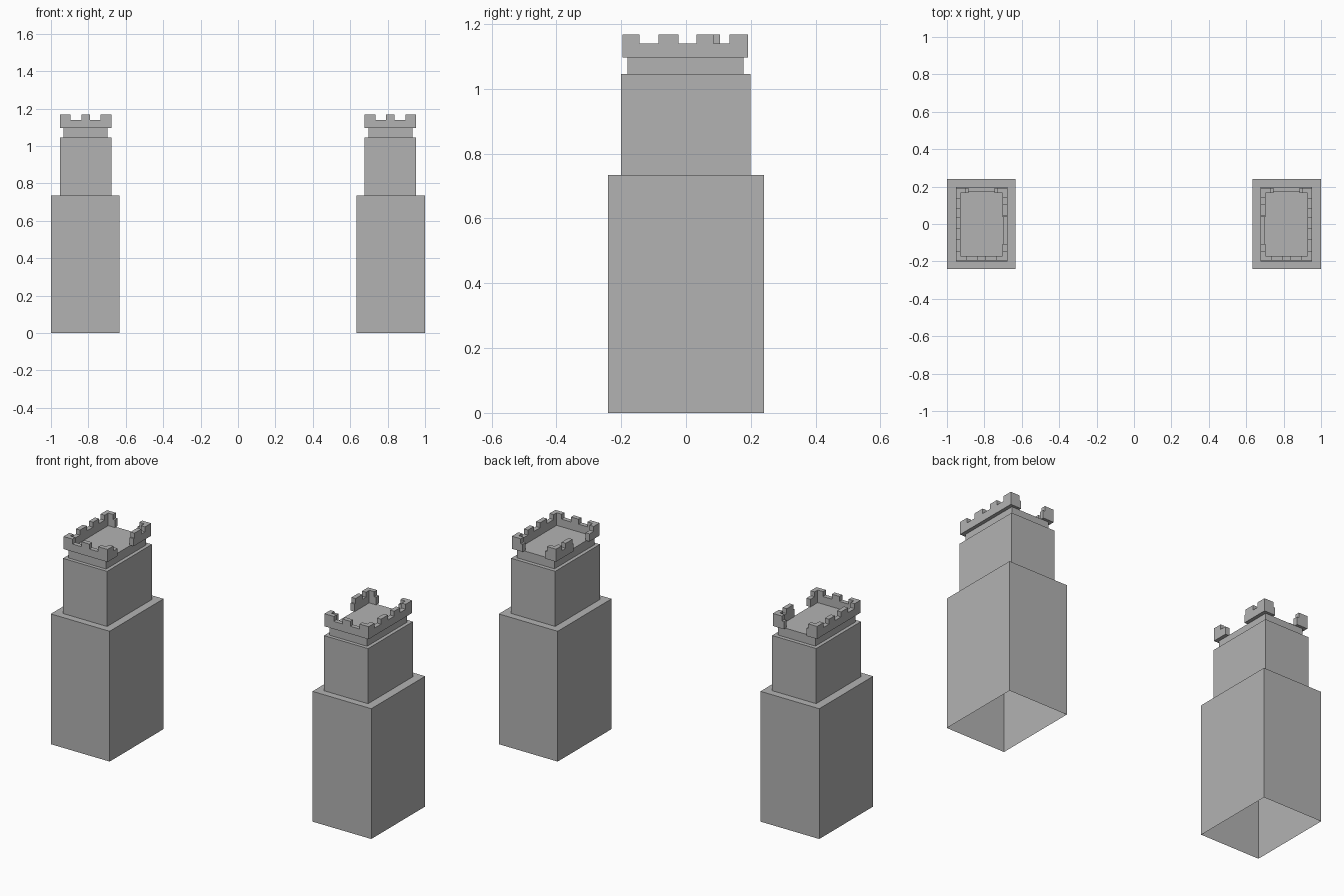
import bpy, bmesh
from mathutils import Vector

if "Cube" in bpy.data.objects:
    bpy.data.objects.remove(bpy.data.objects["Cube"], do_unlink=True)

stone = bpy.data.materials.new("grey_stone")
stone.use_nodes = True
GREY = (0.45, 0.45, 0.45, 1)
stone.diffuse_color = GREY
stone.node_tree.nodes["Principled BSDF"].inputs["Base Color"].default_value = GREY


def finish(name, bm):
    """Turn the mesh into an object mirrored to the opposite tower."""
    bmesh.ops.recalc_face_normals(bm, faces=bm.faces)
    mesh = bpy.data.meshes.new(name)
    bm.to_mesh(mesh)
    bm.free()
    mesh.materials.append(stone)
    obj = bpy.data.objects.new(name, mesh)
    bpy.context.collection.objects.link(obj)
    mirror = obj.modifiers.new("opposite_tower", 'MIRROR')
    mirror.use_mirror_merge = False


def block(name, x, y, z, open_bottom=False):
    bm = bmesh.new()
    bmesh.ops.create_cube(bm, size=1)
    for v in bm.verts:
        v.co = [r[0] if c < 0 else r[1] for c, r in zip(v.co, (x, y, z))]
    if open_bottom:
        bottom = min(bm.faces, key=lambda f: f.calc_center_median().z)
        bmesh.ops.delete(bm, geom=[bottom], context='FACES_ONLY')
    finish(name, bm)


# Battlement levels and plan
WALL_Z, NOTCH_Z, TOP_Z = 1.097, 1.14, 1.168
X0, X1, Y0, Y1 = 0.677, 0.952, -0.196, 0.192
THICK = 0.025


def battlement(name, axis, offset, start, end, merlons):
    """Extrude a toothed wall outline; axis is the direction it runs along."""
    outline = [(end, WALL_Z), (start, WALL_Z)]
    for a, b in merlons:
        outline += [(a, NOTCH_Z), (a, TOP_Z), (b, TOP_Z), (b, NOTCH_Z)]
    if merlons[0][0] > start:
        outline.insert(2, (start, NOTCH_Z))
    else:
        outline.pop(2)
    if merlons[-1][1] < end:
        outline.append((end, NOTCH_Z))
    else:
        outline.pop()
    bm = bmesh.new()
    verts = [bm.verts.new((s, offset, z) if axis == 'X' else (offset, s, z))
             for s, z in outline]
    face = bm.faces.new(verts)
    new = bmesh.ops.extrude_face_region(bm, geom=[face])["geom"]
    step = Vector((0, THICK, 0) if axis == 'X' else (THICK, 0, 0))
    bmesh.ops.translate(bm, vec=step,
                        verts=[g for g in new if isinstance(g, bmesh.types.BMVert)])
    finish(name, bm)


# Stepped tower body
block("tower_base", (0.633, 1.0), (-0.24, 0.24), (0, 0.735), open_bottom=True)
block("tower_middle", (X0, X1), (-0.2, 0.199), (0.735, 1.046))
block("tower_neck", (0.697, 0.932), (-0.18, 0.177), (1.046, WALL_Z))

# Complete outer and front walls
battlement("outer_wall", 'Y', X1 - THICK, Y0, Y1,
           [(Y0, -0.144), (-0.085, -0.023), (0.032, 0.085), (0.135, Y1)])
IN0, IN1 = X0 + THICK, X1 - THICK
battlement("front_wall", 'X', Y0, IN0, IN1,
           [(IN0, 0.735), (0.79, 0.838), (0.896, IN1)])

# Broken inner and back walls
battlement("inner_wall_front", 'Y', X0, Y0, -0.107, [(Y0, -0.144)])
battlement("inner_wall_back", 'Y', X0, 0.037, Y1, [(0.045, 0.105), (0.138, Y1)])
battlement("back_wall_inner", 'X', Y1 - THICK, IN0, 0.745, [(IN0, 0.733)])
battlement("back_wall_outer", 'X', Y1 - THICK, 0.885, IN1, [(0.897, IN1)])
